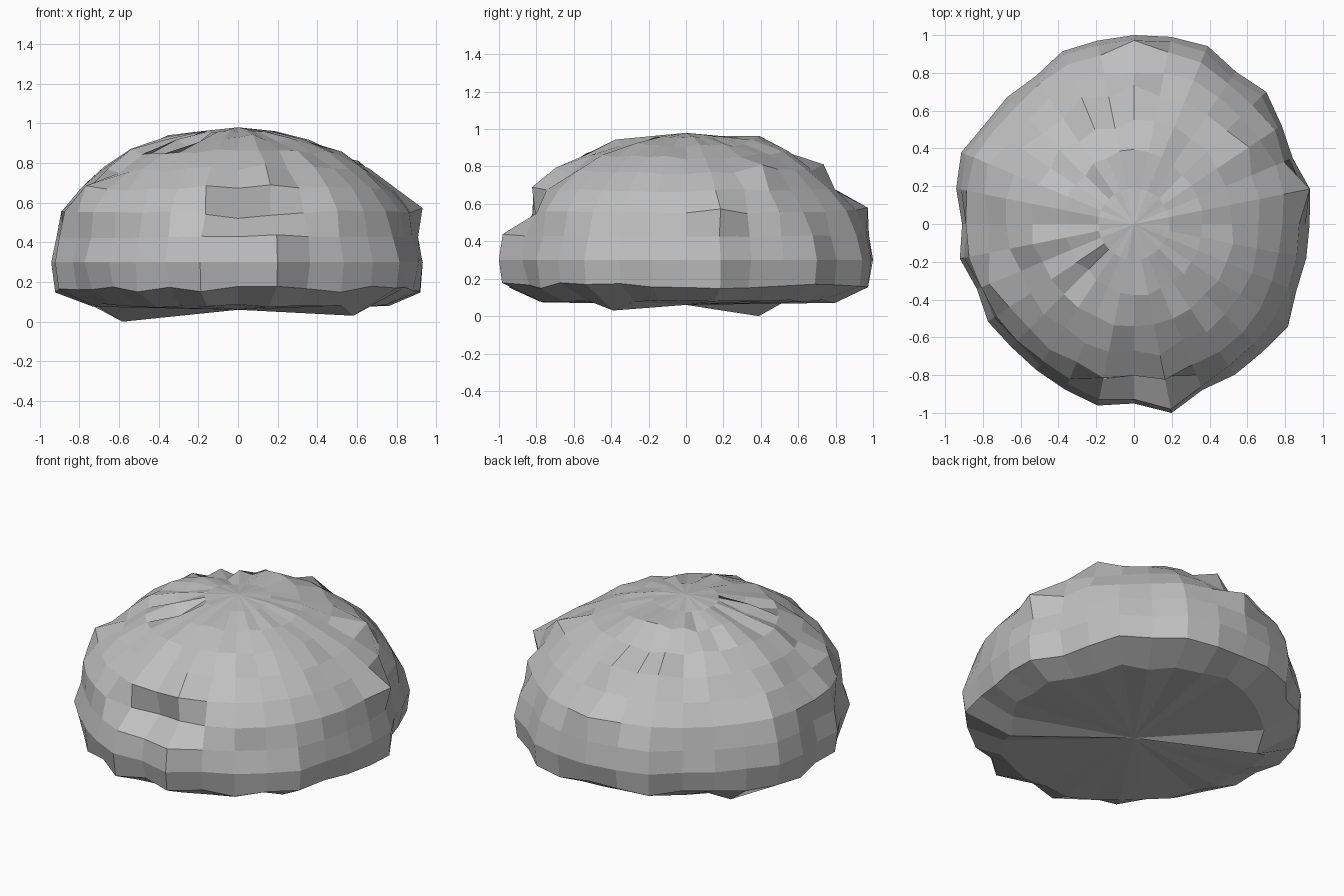
import bpy, bmesh, random
from math import pi, sin, cos

cube = bpy.data.objects.get("Cube")
if cube:
    bpy.data.objects.remove(cube)

random.seed(11)
SEG, MID, HEIGHT = 32, 0.30, 0.695
STEP = 2 * pi / SEG

# Irregular outline: radius in hundredths, counter-clockwise from +x
OUTLINE = [93, 95, 91, 94, 99, 97, 102, 101, 100, 99, 99, 94, 95, 95, 99, 96,
           91, 94, 90, 93, 92, 93, 95, 98, 95, 102, 95, 96, 96, 98, 93, 93]

# Bumps and dents: ring above the middle, centre segment, half width, amount
LUMPS = [(1, 8, 0, .02), (2, 1, 0, .06), (2, 8, 0, .06), (2, 16, 0, .03),
         (2, 24, 1, -.07), (2, 25, 1, -.04), (3, 24, 1, .02), (3, 2, 0, .06),
         (3, 18, 0, .05), (3, 14, 0, .04), (3, 8, 0, -.03), (4, 3, 0, .07),
         (4, 8, 0, .06), (4, 10, 0, .06), (4, 13, 0, .06), (4, 27, 0, .03),
         (5, 12, 0, .07), (5, 16, 1, .04), (5, 9, 0, -.04), (6, 11, 0, .05),
         (6, 8, 1, .04), (6, 20, 0, -.07), (6, 4, 0, -.05), (6, 24, 0, .02)]


def chip(ring, seg):
    """Distance factor of one corner of the rock from its middle."""
    outline = OUTLINE[seg] / 100
    if ring == 0:
        return outline
    if ring == -1:
        return outline - random.uniform(-.01, .03)
    if ring == 1:
        factor = outline - random.uniform(0, .025)
    elif ring == 7:
        factor = .965 + random.uniform(-.008, .008)
    else:
        factor = .96 + (outline - .955) * .5 + random.uniform(-.02, .02)
    for r, s, width, amount in LUMPS:
        gap = abs((seg - s + SEG // 2) % SEG - SEG // 2)
        if r == ring and gap <= width:
            factor += amount
    return factor


bm = bmesh.new()
rings = []

# Flattened underside rim, with two low feet
rim = []
for j in range(SEG):
    r = OUTLINE[j] / 100 * random.uniform(.77, .82)
    z = random.uniform(.07, .09)
    if j in (13, 29):
        r, z = .70, (0 if j == 13 else .03)
    rim.append(bm.verts.new((r * cos(j * STEP), r * sin(j * STEP), z)))
rings.append(rim)

# Chipped, squashed dome
for i in range(-1, 8):
    loop = []
    for j in range(SEG):
        f = chip(i, j)
        r = f * cos(i * STEP)
        z = MID + f * HEIGHT * sin(i * STEP)
        if i == -1:
            z = random.uniform(.145, .18)
        loop.append(bm.verts.new((r * cos(j * STEP), r * sin(j * STEP), z)))
    rings.append(loop)

# Sides, crown fan and underside fan
for low, high in zip(rings, rings[1:]):
    for j in range(SEG):
        k = (j + 1) % SEG
        bm.faces.new((low[j], low[k], high[k], high[j]))
crown = bm.verts.new((0, 0, .98))
base = bm.verts.new((0, 0, .06))
for j in range(SEG):
    k = (j + 1) % SEG
    bm.faces.new((rings[-1][j], rings[-1][k], crown))
    bm.faces.new((rim[k], rim[j], base))

mesh = bpy.data.meshes.new("rock")
bm.to_mesh(mesh)
bm.free()
rock = bpy.data.objects.new("rock", mesh)
bpy.context.collection.objects.link(rock)

# Plain grey stone
stone = bpy.data.materials.new("grey_stone")
stone.use_nodes = True
colour = (.52, .52, .52, 1)
stone.diffuse_color = colour
stone.node_tree.nodes["Principled BSDF"].inputs["Base Color"].default_value = colour
mesh.materials.append(stone)
